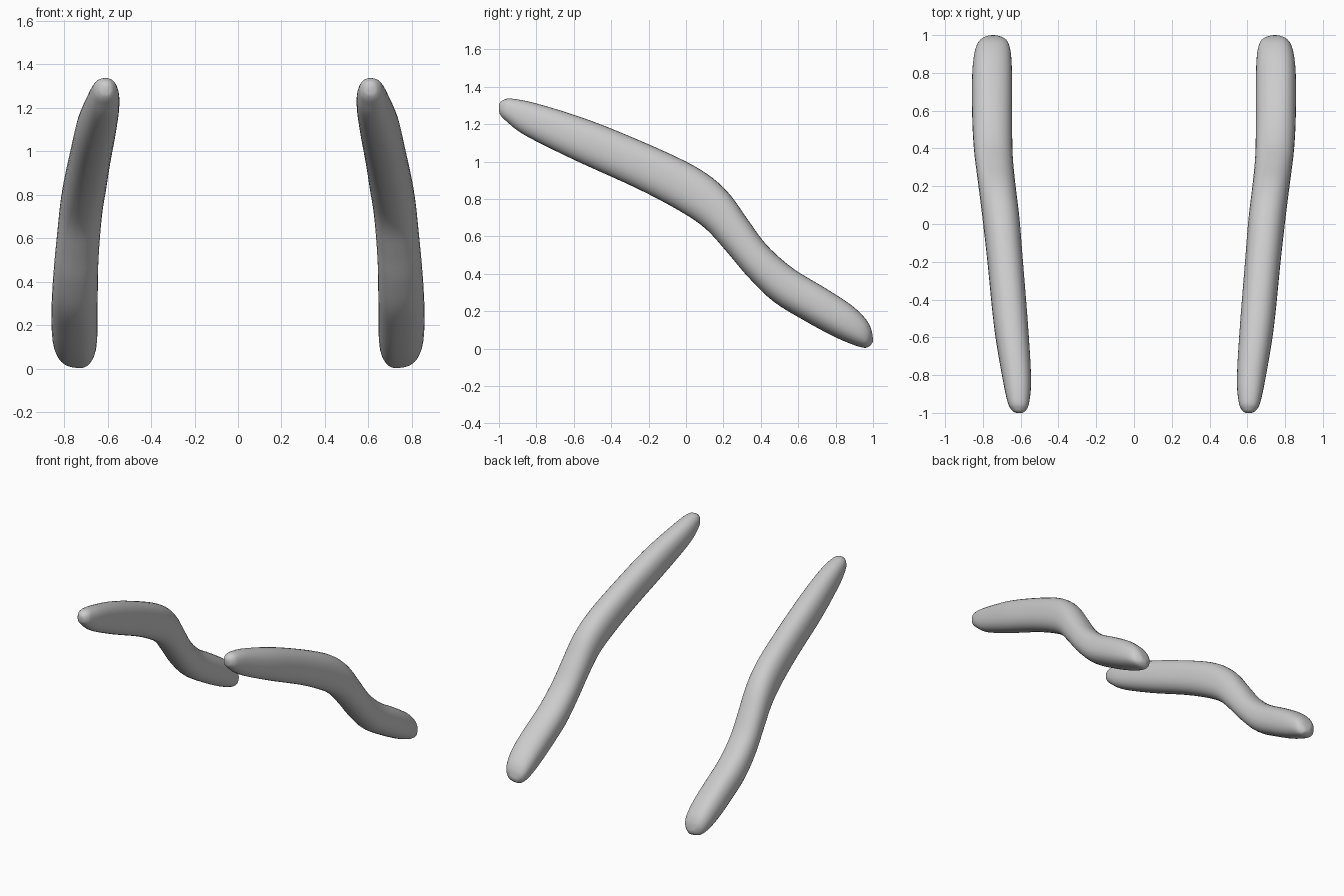
import bpy, bmesh, math
from mathutils import Vector

if "Cube" in bpy.data.objects:
    bpy.data.objects.remove(bpy.data.objects["Cube"])

# Stations along one rail: top y, top z, bottom y, bottom z, inner x, outer x
STATIONS = [
    (-.998, 1.310, -1.0, 1.275, .59, .625),
    (-.980, 1.327, -.993, 1.25, .573, .645),
    (-.930, 1.336, -.960, 1.215, .555, .668),
    (-.780, 1.305, -.860, 1.140, .545, .695),
    (-.500, 1.215, -.600, 1.010, .560, .740),
    (-.150, 1.070, -.270, .860, .587, .775),
    (.080, .955, -.050, .745, .605, .800),
    (.220, .840, .100, .645, .622, .818),
    (.330, .690, .220, .515, .635, .833),
    (.430, .555, .330, .385, .643, .846),
    (.570, .430, .470, .250, .645, .855),
    (.750, .320, .650, .140, .645, .858),
    (.880, .235, .790, .065, .647, .854),
    (.955, .165, .890, .022, .655, .840),
    (.988, .110, .955, .004, .675, .815),
    (.999, .060, .985, .015, .710, .775),
]
SIDES, STEPS, POWER = 32, 5, 2.3


def spline(a, b, c, d, t):
    """Catmull-Rom blend of four stations."""
    return [.5 * (2*q + (r-p)*t + (2*p-5*q+4*r-s)*t*t + (3*q-p-3*r+s)*t**3)
            for p, q, r, s in zip(a, b, c, d)]


def section(bm, st):
    """Rounded cross-section between the top and bottom profile points."""
    ty, tz, by, bz, xi, xo = st
    top, bottom = Vector((0, ty, tz)), Vector((0, by, bz))
    mid, half = (top + bottom) / 2, (top - bottom) / 2
    lean = .02 * max(0, min(1, (mid.y - .3) / .4))
    ring = []
    for i in range(SIDES):
        a = math.tau * i / SIDES
        u, v = (math.copysign(abs(f) ** (2 / POWER), f)
                for f in (math.cos(a), math.sin(a)))
        co = mid + half * v
        co.x = (xi + xo) / 2 + (xo - xi) / 2 * u + lean * v * (1 - abs(u))
        ring.append(bm.verts.new(co))
    return ring


def rail(name, side):
    bm = bmesh.new()
    s = [STATIONS[0]] + STATIONS + [STATIONS[-1]]
    rings = [section(bm, spline(*s[k:k + 4], j / STEPS))
             for k in range(len(STATIONS) - 1) for j in range(STEPS)]
    rings.append(section(bm, STATIONS[-1]))
    for r0, r1 in zip(rings, rings[1:]):
        for i in range(SIDES):
            j = (i + 1) % SIDES
            bm.faces.new((r0[i], r0[j], r1[j], r1[i]))
    # Small rounded end caps
    for ring, tip in ((rings[0], (.607, -1.001, 1.292)),
                      (rings[-1], (.742, 1.0, .036))):
        pole = bm.verts.new(tip)
        for i in range(SIDES):
            bm.faces.new((ring[i], ring[(i + 1) % SIDES], pole))
    for v in bm.verts:
        v.co.x *= side
    bmesh.ops.recalc_face_normals(bm, faces=bm.faces)
    for f in bm.faces:
        f.smooth = True
    me = bpy.data.meshes.new(name)
    bm.to_mesh(me)
    bm.free()
    bpy.context.collection.objects.link(bpy.data.objects.new(name, me))


# Mirrored pair of curved rails
rail("right_rail", 1)
rail("left_rail", -1)
